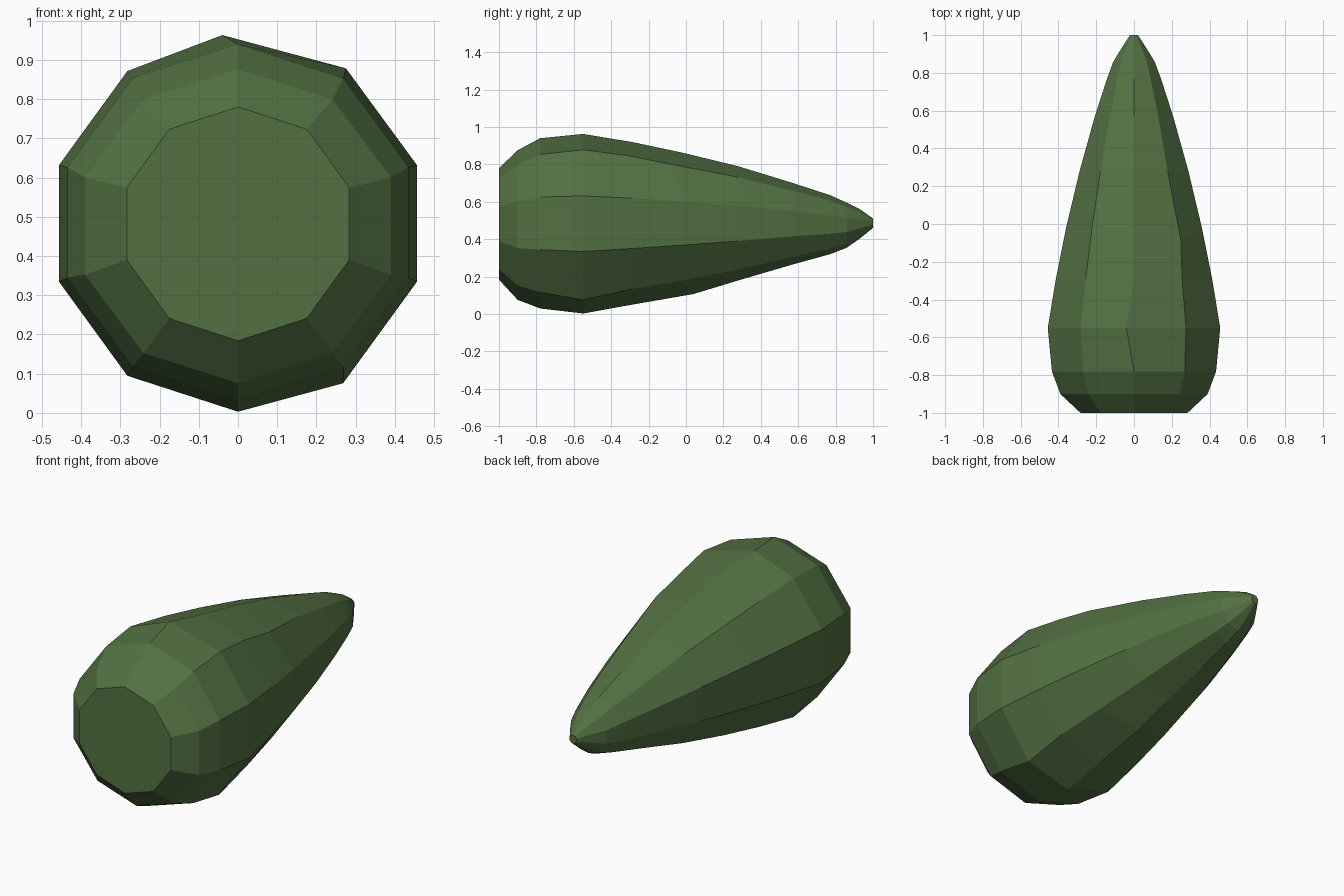
import bpy, bmesh
from math import sin, cos, pi

if "Cube" in bpy.data.objects:
    bpy.data.objects.remove(bpy.data.objects["Cube"])

SIDES = 10
# Lengthwise profile: (y, centre z, half width radius, half height radius)
PROFILE = [
    (-1.00, 0.482, 0.298, 0.298), (-0.90, 0.476, 0.410, 0.400),
    (-0.78, 0.485, 0.457, 0.455), (-0.55, 0.483, 0.480, 0.480),
    (-0.29, 0.485, 0.435, 0.435), (-0.02, 0.485, 0.378, 0.378),
    (0.28, 0.485, 0.303, 0.305), (0.57, 0.483, 0.218, 0.218),
    (0.77, 0.478, 0.150, 0.158), (0.86, 0.475, 0.115, 0.120),
    (0.93, 0.482, 0.070, 0.078), (1.00, 0.486, 0.022, 0.025),
]
# Slight hand-shaped shifts: (ring, corner) -> (dx, dy, dz)
SHIFTS = {
    (3, 0): (-0.04, 0, 0), (3, 1): (-0.007, 0, 0.007),
    (3, 4): (-0.014, 0, -0.019), (5, 1): (0.025, -0.06, 0.01),
    (5, 5): (0, 0.06, 0), (4, 1): (0, -0.02, 0.01),
}

# Faceted gourd body, lofted from ten-sided rings
bm = bmesh.new()
rings = []
for i, (y, zc, rx, rz) in enumerate(PROFILE):
    ring = []
    for k in range(SIDES):
        a = 2 * pi * k / SIDES
        dx, dy, dz = SHIFTS.get((i, k), (0, 0, 0))
        ring.append(bm.verts.new((rx * sin(a) + dx, y + dy, zc + rz * cos(a) + dz)))
    rings.append(ring)
for a, b in zip(rings, rings[1:]):
    for k in range(SIDES):
        n = (k + 1) % SIDES
        bm.faces.new((a[k], a[n], b[n], b[k]))

# Flat end and small tip
bm.faces.new(rings[0])
bm.faces.new(rings[-1])
bmesh.ops.recalc_face_normals(bm, faces=bm.faces)

mesh = bpy.data.meshes.new("gourd_body")
bm.to_mesh(mesh)
bm.free()
body = bpy.data.objects.new("gourd_body", mesh)
bpy.context.collection.objects.link(body)

# Dark green skin
skin = bpy.data.materials.new("green_skin")
skin.diffuse_color = (0.085, 0.165, 0.055, 1)
skin.use_nodes = True
skin.node_tree.nodes["Principled BSDF"].inputs["Base Color"].default_value = skin.diffuse_color
mesh.materials.append(skin)
